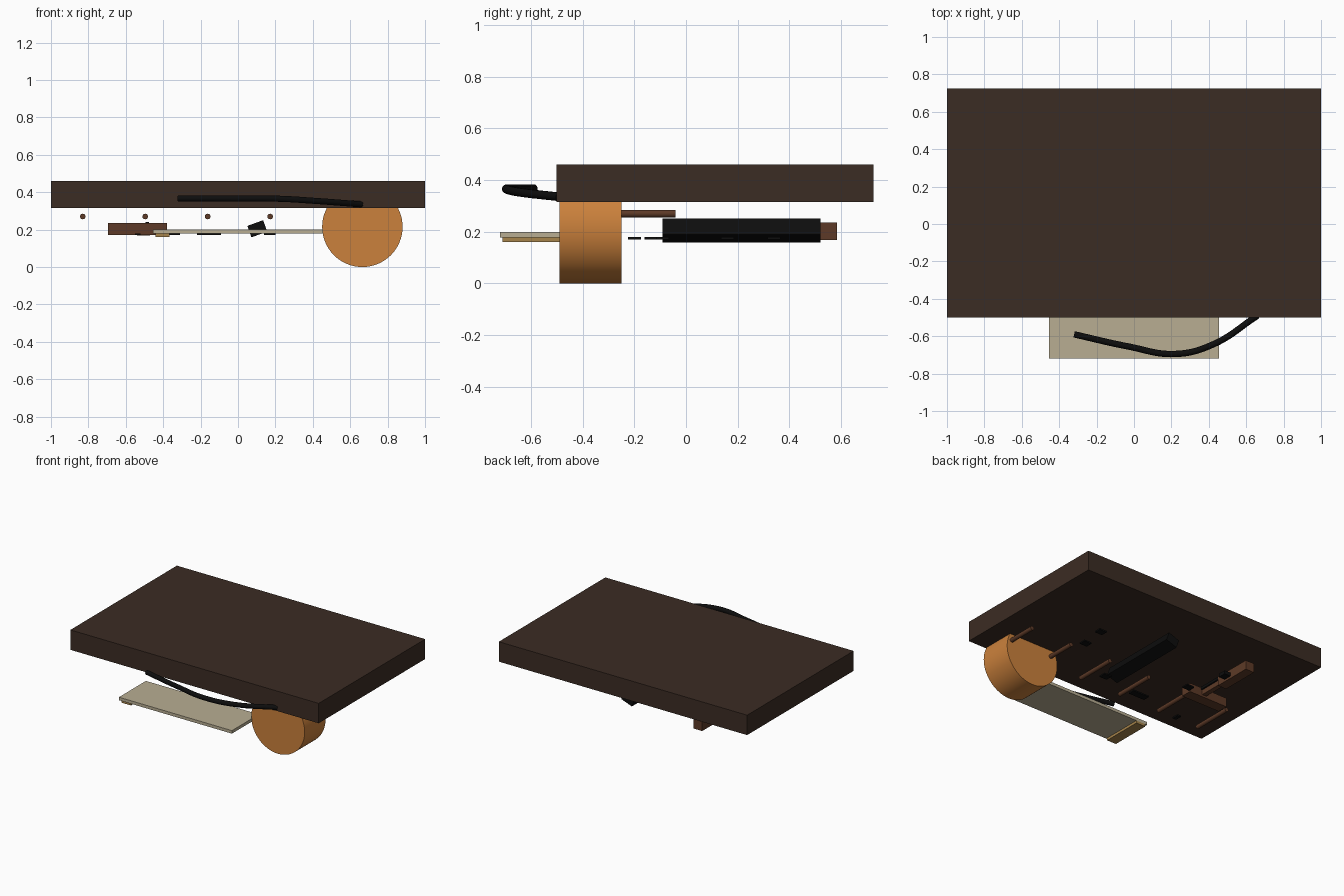
import bpy
from math import pi, radians

cube = bpy.data.objects.get("Cube")
if cube:
    bpy.data.objects.remove(cube, do_unlink=True)


def material(name, rgb):
    m = bpy.data.materials.new(name)
    m.use_nodes = True
    color = (*rgb, 1)
    m.diffuse_color = color
    m.node_tree.nodes["Principled BSDF"].inputs["Base Color"].default_value = color
    return m


dark_wood = material("dark wood", (0.044, 0.025, 0.017))
orange = material("orange leather", (0.60, 0.22, 0.045))
cream = material("cream", (0.48, 0.42, 0.29))
gold = material("old gold", (0.38, 0.23, 0.07))
brown = material("brown wood", (0.11, 0.042, 0.02))
black = material("black", (0.004, 0.004, 0.004))


def box(name, mat, x, y, z, tilt=0):
    """Box from its (min, max) ranges, tilted about the y axis."""
    bpy.ops.mesh.primitive_cube_add(size=1, location=[sum(r) / 2 for r in (x, y, z)])
    ob = bpy.context.object
    ob.name = name
    ob.scale = [r[1] - r[0] for r in (x, y, z)]
    ob.rotation_euler.y = radians(tilt)
    ob.data.materials.append(mat)
    return ob


def rod(name, mat, radius, x, y, z, sides):
    """Cylinder lying along y."""
    bpy.ops.mesh.primitive_cylinder_add(
        vertices=sides, radius=radius, depth=y[1] - y[0],
        location=(x, sum(y) / 2, z), rotation=(pi / 2, 0, 0))
    ob = bpy.context.object
    ob.name = name
    ob.data.materials.append(mat)
    bpy.ops.object.shade_smooth_by_angle()
    return ob


# Main slab and the drum under its front corner
box("slab", dark_wood, (-1, 1), (-0.5, 0.725), (0.315, 0.46))
rod("drum", orange, 0.215, 0.665, (-0.49, -0.25), 0.215, 64)

# Front tray with its end strip
box("tray", cream, (-0.455, 0.455), (-0.72, -0.41), (0.178, 0.2))
box("tray_strip", gold, (-0.44, -0.365), (-0.71, -0.41), (0.16, 0.178))

# Row of pegs
for i in range(6):
    rod(f"peg_{i + 1}", brown, 0.015, -0.83 + i * 0.334, (-0.34, -0.04), 0.27, 16)

# Tilted long case
box("long_case", black, (0.058, 0.148), (-0.09, 0.52), (0.172, 0.237), -20)

# Tool with a cross head and a grip
box("tool_head", brown, (-0.695, -0.38), (0.04, 0.12), (0.17, 0.235))
box("tool_grip", brown, (-0.54, -0.47), (0.3, 0.585), (0.168, 0.235))
box("tool_shank", brown, (-0.52, -0.485), (0.1, 0.32), (0.185, 0.225))
box("tool_catch", black, (-0.46, -0.41), (0.38, 0.44), (0.175, 0.2))
box("tool_ridge", black, (-0.495, -0.475), (0.1, 0.4), (0.22, 0.24))

# Small flat pieces: centre x, centre y, length
for i, (x, y, length) in enumerate([
        (-0.535, -0.2, 0.03), (-0.155, -0.135, 0.13), (-0.34, 0.15, 0.06),
        (0.17, -0.09, 0.06), (0.55, 0.16, 0.06), (0.57, 0.34, 0.06)]):
    box(f"flat_piece_{i + 1}", black, (x - length / 2, x + length / 2),
        (y - 0.025, y + 0.025), (0.17, 0.18))

# Bent cable in front of the slab
path = [(-0.32, -0.59, 0.367), (-0.03, -0.655, 0.366), (0.22, -0.695, 0.365),
        (0.42, -0.645, 0.353), (0.66, -0.49, 0.335)]
curve = bpy.data.curves.new("cable_path", "CURVE")
curve.dimensions = "3D"
curve.bevel_depth = 0.017
curve.bevel_resolution = 3
curve.use_fill_caps = True
spline = curve.splines.new("BEZIER")
spline.bezier_points.add(len(path) - 1)
for point, co in zip(spline.bezier_points, path):
    point.co = co
    point.handle_left_type = point.handle_right_type = "AUTO"
curve.materials.append(black)
cable = bpy.data.objects.new("cable", curve)
bpy.context.collection.objects.link(cable)
